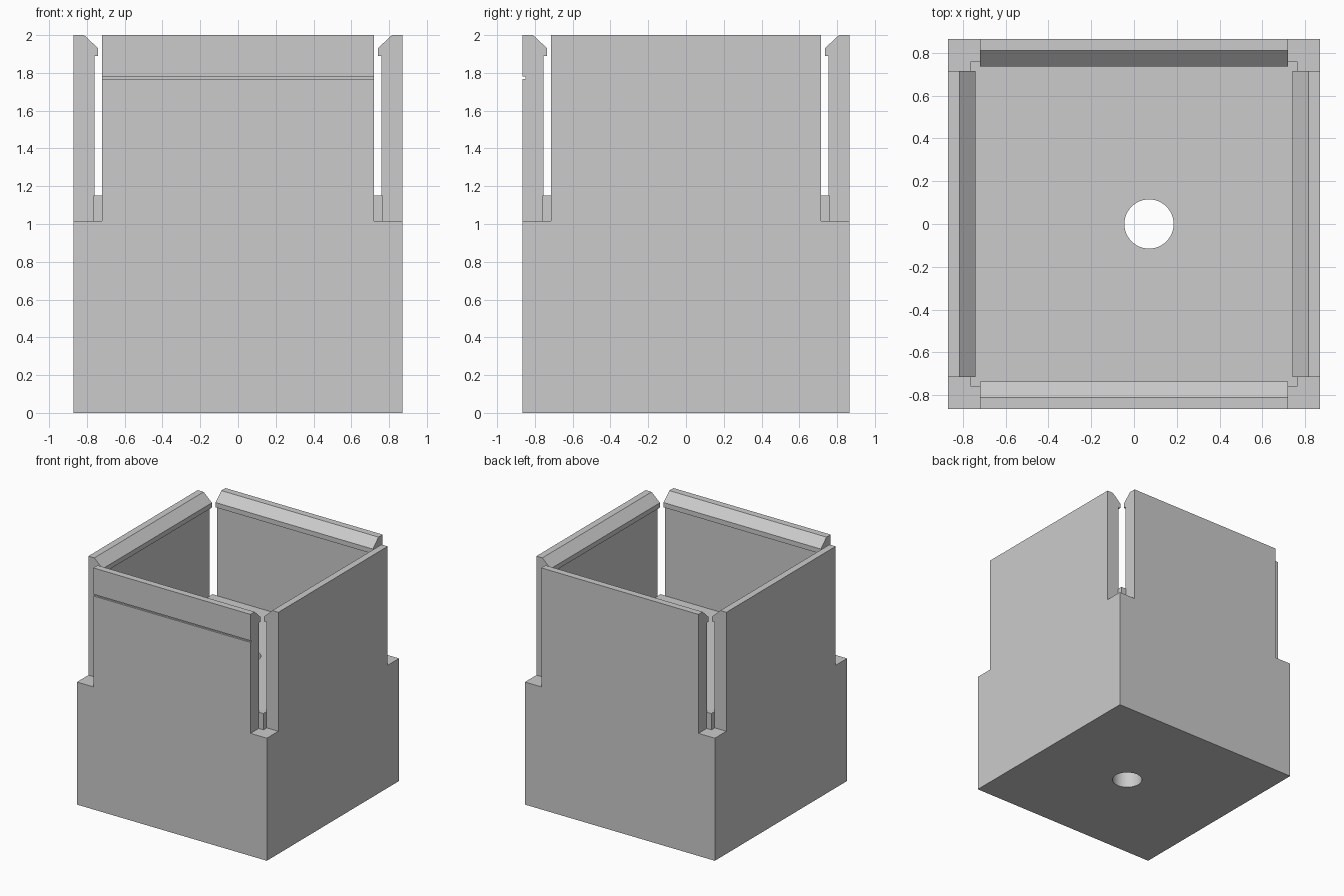
import bpy, bmesh, math
from mathutils import Matrix

cube = bpy.data.objects.get("Cube")
if cube:
    bpy.data.objects.remove(cube, do_unlink=True)

HX, HY = 0.87, 0.865           # outer half sizes
MARGIN = 0.15                  # corner cut-out width
SHELF, FLOOR, TOP = 1.015, 1.15, 2.0

grey = bpy.data.materials.new("plain grey")
grey.use_nodes = True
grey.diffuse_color = (0.6, 0.6, 0.6, 1)
grey.node_tree.nodes["Principled BSDF"].inputs["Base Color"].default_value = (0.6, 0.6, 0.6, 1)


def make_object(name, bm):
    bmesh.ops.recalc_face_normals(bm, faces=bm.faces)
    mesh = bpy.data.meshes.new(name)
    bm.to_mesh(mesh)
    bm.free()
    mesh.materials.append(grey)
    obj = bpy.data.objects.new(name, mesh)
    bpy.context.collection.objects.link(obj)
    return obj


# Solid base with a raised inner floor
bm = bmesh.new()
bmesh.ops.create_cube(bm, size=1, matrix=Matrix.Translation((0, 0, SHELF / 2))
                      @ Matrix.Diagonal((2 * HX, 2 * HY, SHELF, 1)))
top = max(bm.faces, key=lambda f: f.calc_center_median().z)
bmesh.ops.inset_region(bm, faces=[top], thickness=MARGIN)
raised = bmesh.ops.extrude_discrete_faces(bm, faces=[top])["faces"][0]
bmesh.ops.translate(bm, verts=raised.verts, vec=(0, 0, FLOOR - SHELF))
base = make_object("base_block", bm)

# Round hole right through the base
bm = bmesh.new()
bmesh.ops.create_cone(bm, cap_ends=True, segments=64, radius1=0.115, radius2=0.115,
                      depth=4, matrix=Matrix.Translation((0.07, 0, 0)))
cutter = make_object("hole_cutter", bm)
cutter.hide_render = True
cut = base.modifiers.new("hole", "BOOLEAN")
cut.operation, cut.solver, cut.object = "DIFFERENCE", "EXACT", cutter
bpy.ops.object.select_all(action="DESELECT")
base.select_set(True)
bpy.context.view_layer.objects.active = base
bpy.ops.object.modifier_apply(modifier=cut.name)
bpy.data.objects.remove(cutter, do_unlink=True)
bpy.ops.object.shade_smooth_by_angle(angle=math.radians(30))

# Clip wall profile: (depth inward from the outer face, height)
CLIP = [(0, SHELF), (0.11, SHELF), (0.11, 1.89), (0.13, 1.89),
        (0.13, 1.93), (0.055, TOP), (0, TOP)]
GROOVE = [(0, 1.782), (0.015, 1.782), (0.015, 1.768), (0, 1.768)]


def clip_wall(name, turn, distance, half_width, profile):
    """Extrude the profile along the front edge, then turn it about z."""
    bm = bmesh.new()
    face = bm.faces.new([bm.verts.new((-half_width, d - distance, z)) for d, z in profile])
    new = bmesh.ops.extrude_face_region(bm, geom=[face])["geom"]
    bmesh.ops.translate(bm, vec=(2 * half_width, 0, 0),
                        verts=[v for v in new if isinstance(v, bmesh.types.BMVert)])
    bm.transform(Matrix.Rotation(math.radians(turn), 4, "Z"))
    return make_object(name, bm)


# Four clip walls; the front one has a thin outer groove
clip_wall("front_clip_wall", 0, HY, HX - MARGIN, CLIP + GROOVE)
clip_wall("back_clip_wall", 180, HY, HX - MARGIN, CLIP)
clip_wall("left_clip_wall", 90, HX, HY - MARGIN, CLIP)
clip_wall("right_clip_wall", 270, HX, HY - MARGIN, CLIP)
